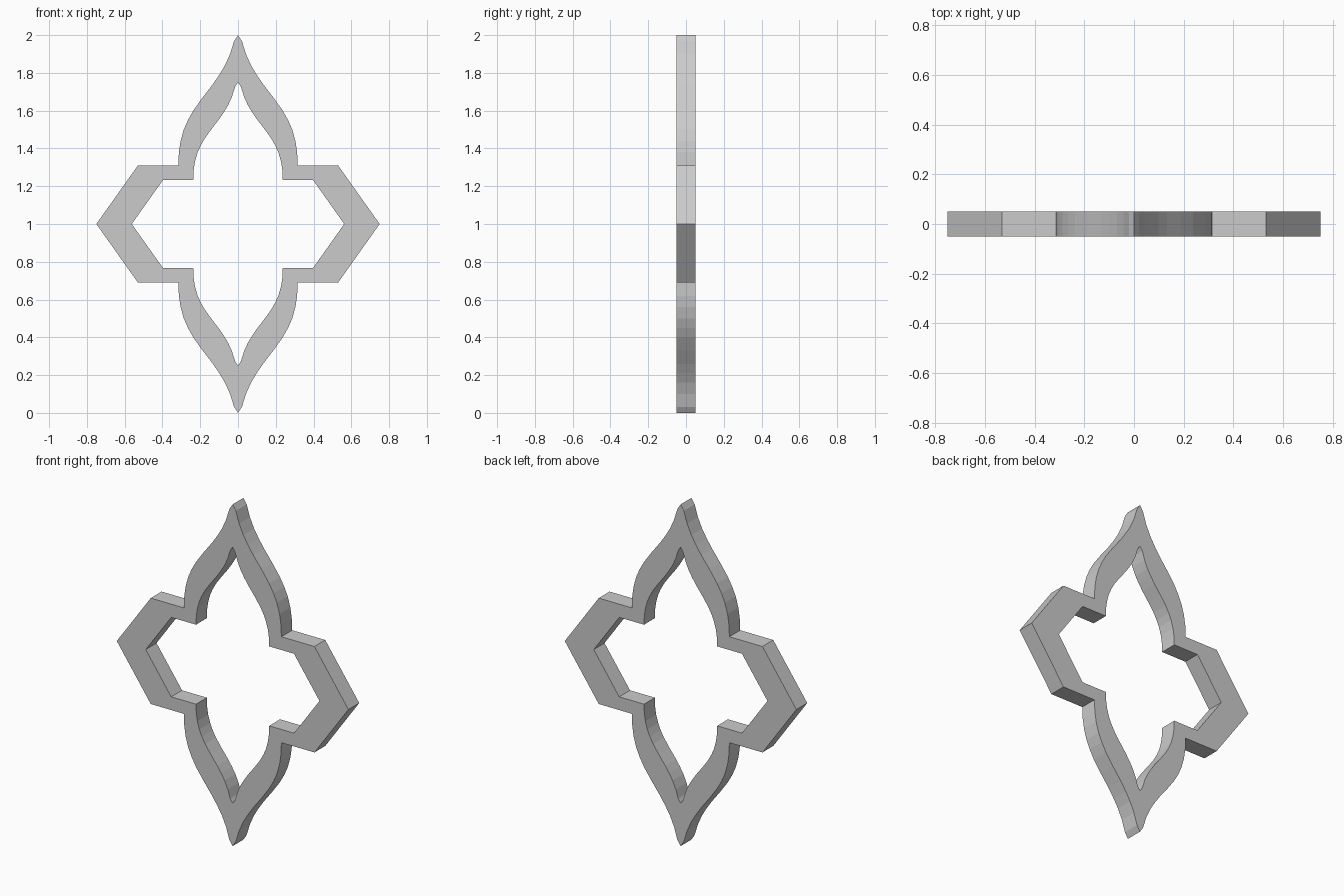
import bpy, bmesh

if "Cube" in bpy.data.objects:
    bpy.data.objects.remove(bpy.data.objects["Cube"])

HALF_DEPTH = 0.05
INNER_SCALE = 0.75

# Quarter profile around the centre: top tip, ogee curve, shoulder, side point
quarter = [(0, 1), (0.021, 0.968), (0.042, 0.90), (0.069, 0.84), (0.099, 0.79),
           (0.133, 0.74), (0.187, 0.67), (0.237, 0.60), (0.265, 0.55),
           (0.287, 0.50), (0.304, 0.44), (0.313, 0.38), (0.316, 0.31),
           (0.53, 0.31), (0.75, 0)]

# Mirror the quarter into a full closed outline
half = quarter + [(x, -z) for x, z in reversed(quarter[:-1])]
outline = half + [(-x, z) for x, z in reversed(half[1:-1])]

bm = bmesh.new()


def ring(scale, y):
    return [bm.verts.new((x * scale, y, 1 + z * scale)) for x, z in outline]


# Outer front, outer back, inner back, inner front rings joined in a closed band
rings = [ring(1, -HALF_DEPTH), ring(1, HALF_DEPTH),
         ring(INNER_SCALE, HALF_DEPTH), ring(INNER_SCALE, -HALF_DEPTH)]
n = len(outline)
for r in range(4):
    a, b = rings[r], rings[(r + 1) % 4]
    for i in range(n):
        j = (i + 1) % n
        bm.faces.new((a[i], a[j], b[j], b[i]))
bmesh.ops.recalc_face_normals(bm, faces=bm.faces[:])

# Ornamental pointed frame
mesh = bpy.data.meshes.new("ornamental_frame")
bm.to_mesh(mesh)
bm.free()
frame = bpy.data.objects.new("ornamental_frame", mesh)
bpy.context.collection.objects.link(frame)
